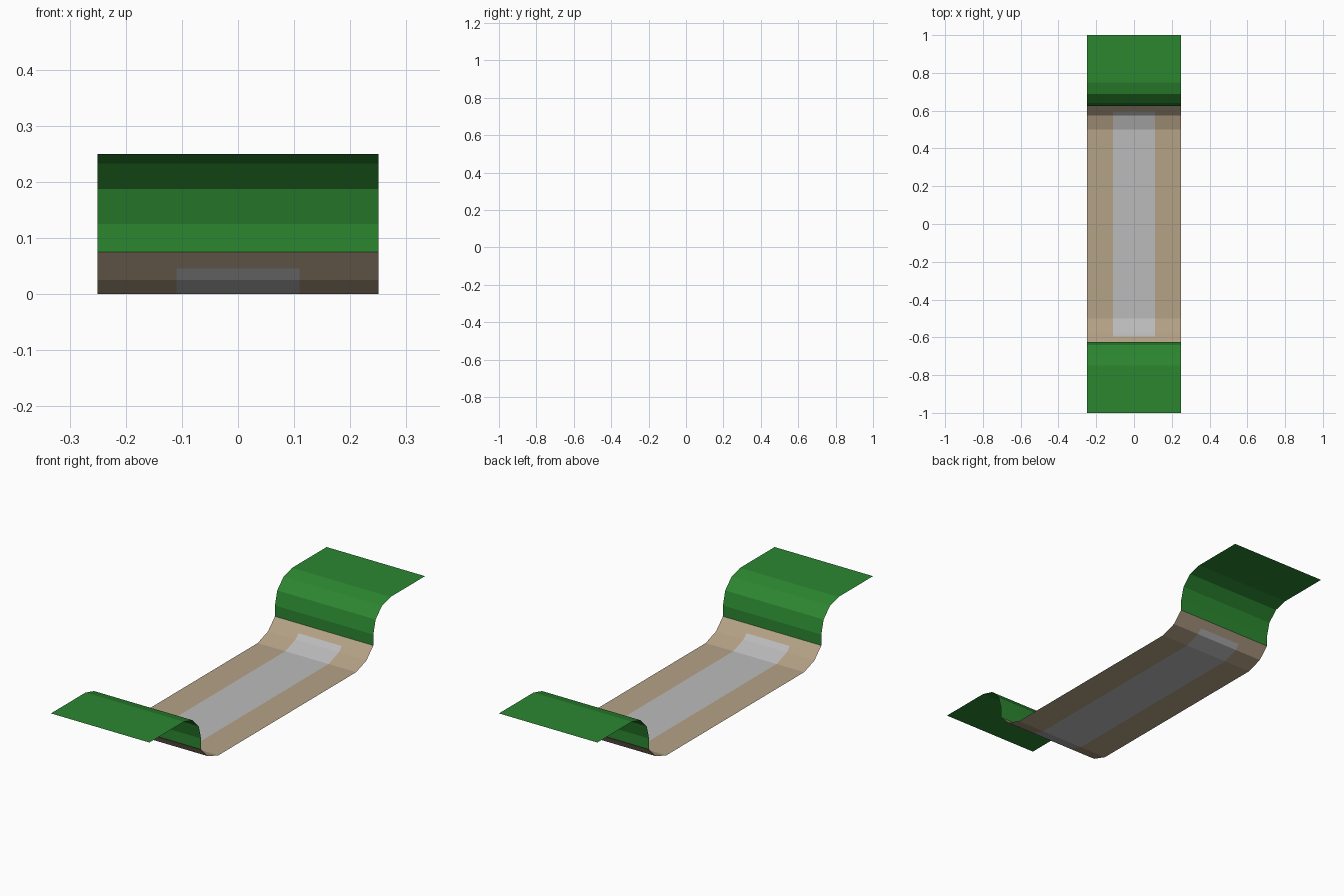
import bpy, math

if "Cube" in bpy.data.objects:
    bpy.data.objects.remove(bpy.data.objects["Cube"])

HALF, PATH = 0.25, 0.11


def material(name, color):
    m = bpy.data.materials.new(name)
    m.diffuse_color = (*color, 1)
    m.use_nodes = True
    m.node_tree.nodes["Principled BSDF"].inputs["Base Color"].default_value = m.diffuse_color
    return m


def sheet(name, strips, mat):
    """Each strip is (profile of y/z points, x start, x end), swept across x."""
    verts, faces = [], []
    for profile, x0, x1 in strips:
        base = len(verts)
        for y, z in profile:
            verts += [(x0, y, z), (x1, y, z)]
        for i in range(len(profile) - 1):
            a = base + 2 * i
            faces.append((a, a + 1, a + 3, a + 2))
    mesh = bpy.data.meshes.new(name)
    mesh.from_pydata(verts, [], faces)
    mesh.materials.append(mat)
    ob = bpy.data.objects.new(name, mesh)
    bpy.context.collection.objects.link(ob)


def mirrored(profile):
    return [(-y, z) for y, z in reversed(profile)]


green = material("grass", (0.025, 0.24, 0.03))
tan = material("dirt", (0.46, 0.36, 0.24))
grey = material("grey", (0.5, 0.5, 0.5))

# Grass bank: short wall, quarter round lip, flat top
bank = [(0.625, 0.075)]
for k in range(4):
    a = math.radians(30 * k)
    bank.append((0.75 - 0.125 * math.cos(a), 0.125 + 0.125 * math.sin(a)))
bank.append((1.0, 0.25))
sheet("back_bank", [(bank, -HALF, HALF)], green)
sheet("front_bank", [(mirrored(bank), -HALF, HALF)], green)

# Channel floor: dirt on both sides and past the ends of the path
path_end = (0.596, 0.046)
slope = [(0.5, 0), (0.575, 0.025), path_end]
rim = [path_end, (0.625, 0.075)]
side = slope + rim[1:]
floor = mirrored(side) + side
sheet("dirt_floor", [(floor, -HALF, -PATH), (floor, PATH, HALF),
                     (rim, -PATH, PATH), (mirrored(rim), -PATH, PATH)], tan)

# Grey path set flush into the dirt
sheet("path", [(mirrored(slope) + slope, -PATH, PATH)], grey)
